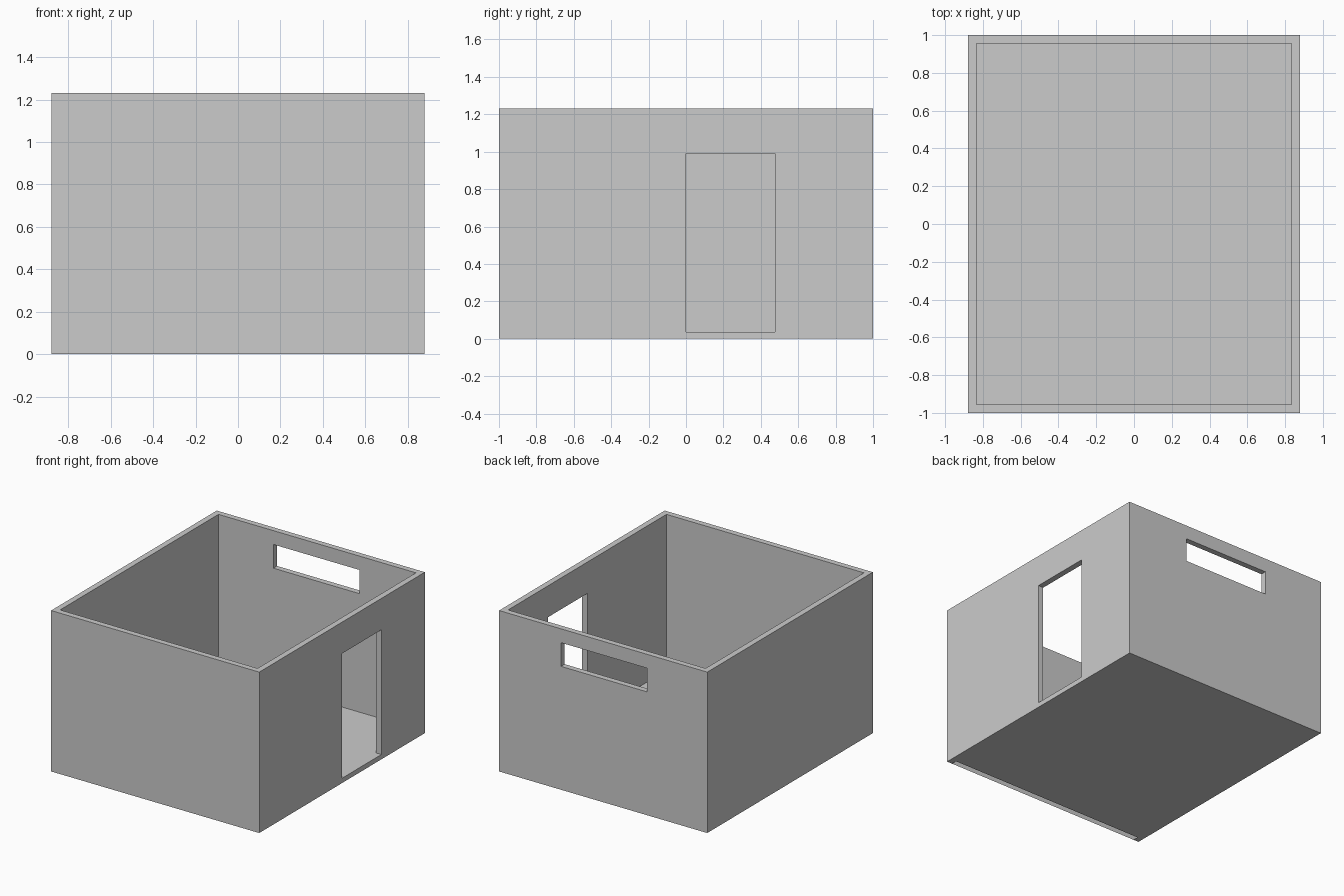
import bpy, bmesh
from mathutils import Vector

if "Cube" in bpy.data.objects:
    bpy.data.objects.remove(bpy.data.objects["Cube"])

W, D, H = 0.88, 1.0, 1.23      # half width, half depth, height
IX, IY = 0.835, 0.956          # inner half width and half depth
FLOOR = 0.037


def box(name, lo, hi):
    """Axis-aligned box between two corners."""
    lo, hi = Vector(lo), Vector(hi)
    bm = bmesh.new()
    bmesh.ops.create_cube(bm, size=1)
    bmesh.ops.scale(bm, vec=hi - lo, verts=bm.verts)
    bmesh.ops.translate(bm, vec=(lo + hi) / 2, verts=bm.verts)
    me = bpy.data.meshes.new(name)
    bm.to_mesh(me)
    bm.free()
    ob = bpy.data.objects.new(name, me)
    bpy.context.collection.objects.link(ob)
    return ob


# Outer shell of the roofless room
room = box("room_walls_and_floor", (-W, -D, 0), (W, D, H))

# Cavity, doorway in the right wall, high window in the back wall
cutters = [
    box("cavity_cutter", (-IX, -IY, FLOOR), (IX, IY, H + 0.2)),
    box("door_cutter", (IX - 0.1, 0.0, FLOOR), (W + 0.1, 0.475, 0.99)),
    box("window_cutter", (-0.37, IY - 0.1, 0.943), (0.357, D + 0.1, 1.124)),
]
bpy.context.view_layer.objects.active = room
for cutter in cutters:
    mod = room.modifiers.new(cutter.name, 'BOOLEAN')
    mod.operation, mod.solver, mod.object = 'DIFFERENCE', 'EXACT', cutter
    bpy.ops.object.modifier_apply(modifier=mod.name)
    bpy.data.objects.remove(cutter)

# Open slot under the front wall
bm = bmesh.new()
bm.from_mesh(room.data)


def bottom_faces():
    return [f for f in bm.faces if all(abs(v.co.z) < 1e-4 for v in f.verts)]


def in_slot(f):
    c = f.calc_center_median()
    return c.y < -IY and abs(c.x) < IX


for co, no in (((0, -IY, 0), (0, 1, 0)), ((-IX, 0, 0), (1, 0, 0)), ((IX, 0, 0), (1, 0, 0))):
    faces = bottom_faces()
    edges = list({e for f in faces for e in f.edges})
    verts = list({v for f in faces for v in f.verts})
    bmesh.ops.bisect_plane(bm, geom=verts + edges + faces, plane_co=co, plane_no=no)
slot = [f for f in bottom_faces() if in_slot(f)]
bmesh.ops.delete(bm, geom=slot, context='FACES_ONLY')
bm.to_mesh(room.data)
bm.free()
